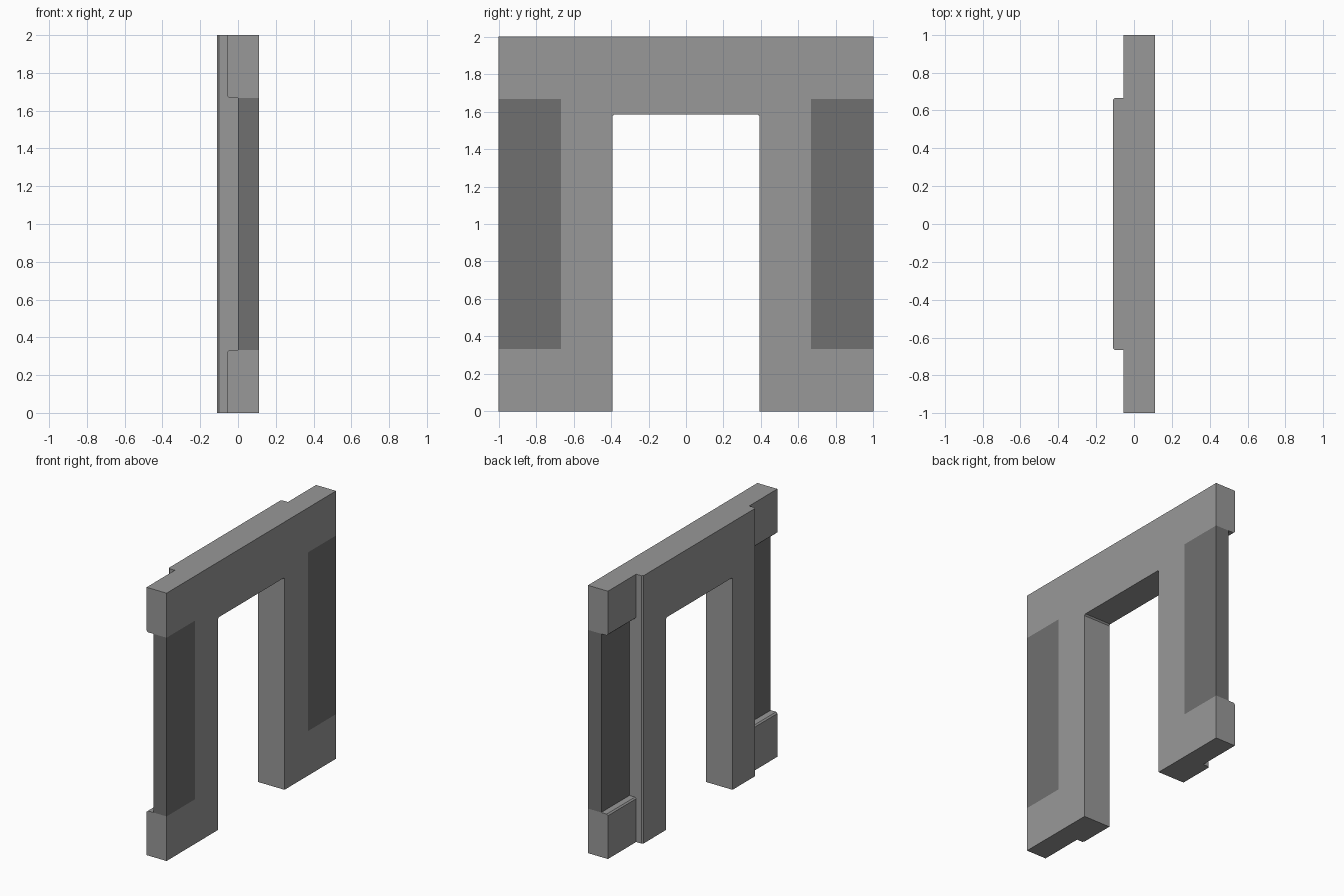
import bpy
import bmesh

cube = bpy.data.objects.get("Cube")
if cube:
    bpy.data.objects.remove(cube, do_unlink=True)


def make_material(name, value):
    mat = bpy.data.materials.new(name)
    mat.use_nodes = True
    colour = (value, value, value, 1)
    mat.diffuse_color = colour
    mat.node_tree.nodes["Principled BSDF"].inputs["Base Color"].default_value = colour
    return mat


light_grey = make_material("light_grey", 0.315)
dark_grey = make_material("dark_grey", 0.162)

FRONT_X, BACK_X, REAR_STEP = 0.11, -0.11, -0.055
CORE, OPEN, OPEN_TOP = 0.667, 0.392, 1.585
LOW, HIGH, TOP = 0.333, 1.667, 2.0
CHAMFER = 0.01


def near(a, b):
    return abs(a - b) < 1e-4


def slab(name, outline, x0, x1, mat, chamfer_edge=None):
    """Extrude a (y, z) outline along x and chamfer the edges picked by a rule."""
    bm = bmesh.new()
    face = bm.faces.new([bm.verts.new((x0, y, z)) for y, z in outline])
    ext = bmesh.ops.extrude_face_region(bm, geom=[face])
    for item in ext["geom"]:
        if isinstance(item, bmesh.types.BMVert):
            item.co.x = x1
    bmesh.ops.recalc_face_normals(bm, faces=bm.faces)
    if chamfer_edge:
        picked = [e for e in bm.edges if chamfer_edge(e.verts[0].co, e.verts[1].co)]
        bmesh.ops.bevel(bm, geom=picked, offset=CHAMFER, segments=1, affect='EDGES')
    mesh = bpy.data.meshes.new(name)
    bm.to_mesh(mesh)
    bm.free()
    mesh.materials.append(mat)
    obj = bpy.data.objects.new(name, mesh)
    bpy.context.collection.objects.link(obj)
    return obj


def rectangle(y0, y1, z0, z1):
    return [(y0, z0), (y1, z0), (y1, z1), (y0, z1)]


# Thick door surround, chamfered at its rear outer edges and opening corners
def surround_edges(a, b):
    rear = near(a.x, BACK_X) and near(b.x, BACK_X)
    outer = near(abs(a.y), CORE) and near(a.y, b.y)
    corner = all(near(abs(p.y), OPEN) and near(p.z, OPEN_TOP) for p in (a, b))
    return (rear and outer) or (corner and near(a.y, b.y))


half = [(OPEN, OPEN_TOP), (OPEN, 0), (CORE, 0), (CORE, TOP)]
surround = half + [(-y, z) for y, z in reversed(half)]
slab("door_surround", surround, BACK_X, FRONT_X, light_grey, surround_edges)

# Side ends: a corner block above and below a recessed dark panel
for side, label in ((-1, "front"), (1, "back")):
    y0, y1 = sorted((side * CORE, side))
    slab(label + "_side_panel", rectangle(y0, y1, LOW, HIGH), 0, FRONT_X, dark_grey)
    for z0, z1, inner, part in ((0, LOW, LOW, "lower"), (HIGH, TOP, HIGH, "upper")):
        slab(label + "_" + part + "_block", rectangle(y0, y1, z0, z1),
             REAR_STEP, FRONT_X, light_grey,
             lambda a, b, z=inner: all(near(p.x, REAR_STEP) and near(p.z, z)
                                       for p in (a, b)))
